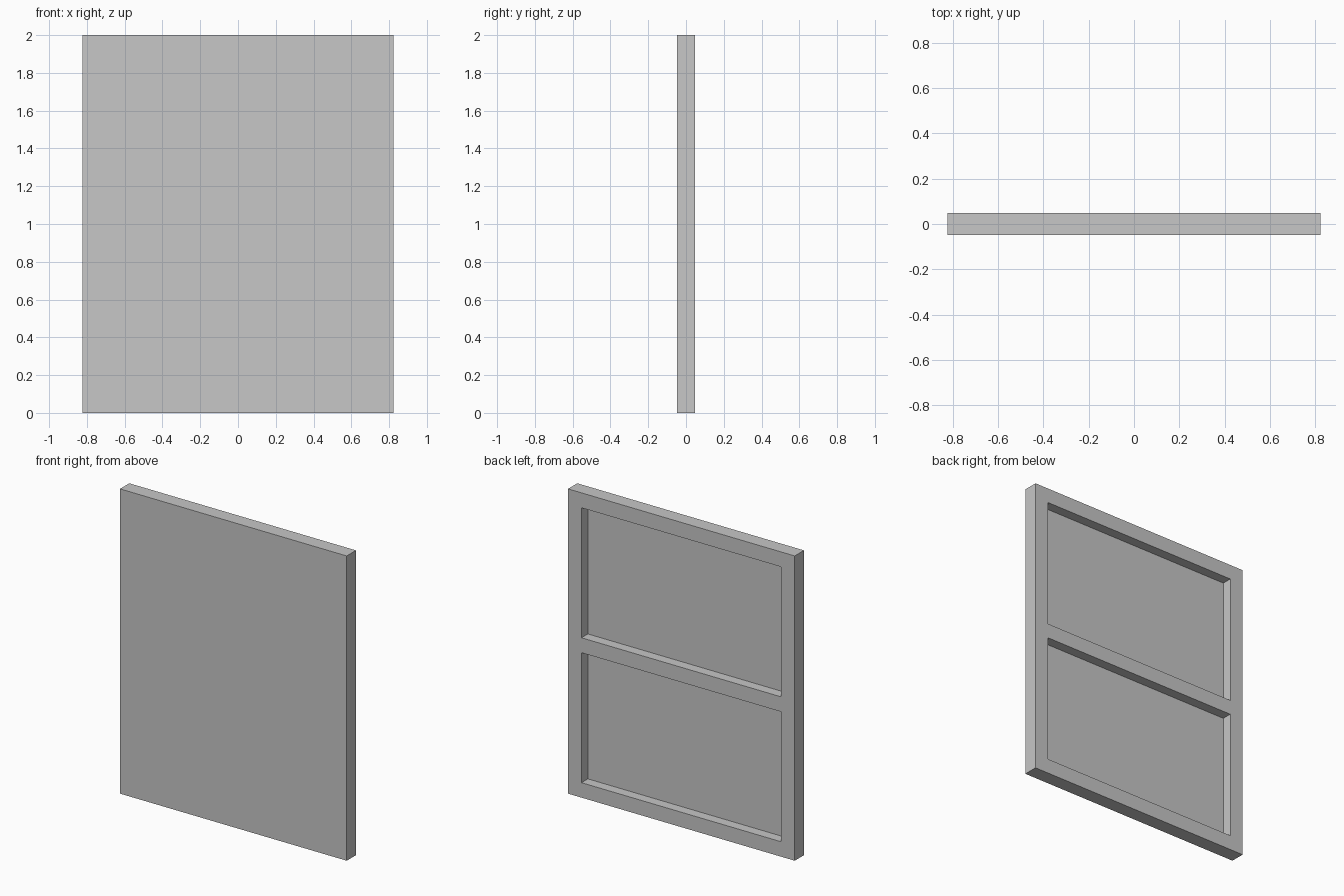
import bpy
import bmesh
from mathutils import Vector

cube = bpy.data.objects.get("Cube")
if cube:
    bpy.data.objects.remove(cube, do_unlink=True)

HALF_W, HEIGHT, HALF_D = 0.823, 2.0, 0.048
BORDER = 0.098          # width of the frame members
RECESS = 0.066          # depth of the two back pockets

# Plain light grey material
grey = bpy.data.materials.new("light_grey")
grey.use_nodes = True
colour = (0.57, 0.57, 0.57, 1)
grey.diffuse_color = colour
bsdf = next(n for n in grey.node_tree.nodes if n.type == 'BSDF_PRINCIPLED')
bsdf.inputs["Base Color"].default_value = colour

# Back face laid out as a grid of frame members and openings
mid = HEIGHT / 2
xs = [-HALF_W, -HALF_W + BORDER, HALF_W - BORDER, HALF_W]
zs = [0, BORDER, mid - BORDER / 2, mid + BORDER / 2, HEIGHT - BORDER, HEIGHT]
bm = bmesh.new()
grid = [[bm.verts.new((x, HALF_D, z)) for x in xs] for z in zs]
openings = []
for r in range(len(zs) - 1):
    for c in range(len(xs) - 1):
        face = bm.faces.new((grid[r][c], grid[r + 1][c],
                             grid[r + 1][c + 1], grid[r][c + 1]))
        if c == 1 and r in (1, 3):
            openings.append(face)

# Slab thickness, with a solid front sheet
back = list(bm.faces)
solid = bmesh.ops.extrude_face_region(bm, geom=back, use_keep_orig=True)
front_verts = [g for g in solid["geom"] if isinstance(g, bmesh.types.BMVert)]
bmesh.ops.translate(bm, verts=front_verts, vec=Vector((0, -2 * HALF_D, 0)))

# Recessed pockets in the back
for face in openings:
    pocket = bmesh.ops.extrude_discrete_faces(bm, faces=[face])["faces"][0]
    bmesh.ops.translate(bm, verts=pocket.verts, vec=Vector((0, -RECESS, 0)))

bmesh.ops.recalc_face_normals(bm, faces=bm.faces)
bmesh.ops.dissolve_limit(bm, angle_limit=0.01, verts=bm.verts, edges=bm.edges)

mesh = bpy.data.meshes.new("framed_panel")
bm.to_mesh(mesh)
bm.free()
mesh.materials.append(grey)
panel = bpy.data.objects.new("framed_panel", mesh)
bpy.context.collection.objects.link(panel)
